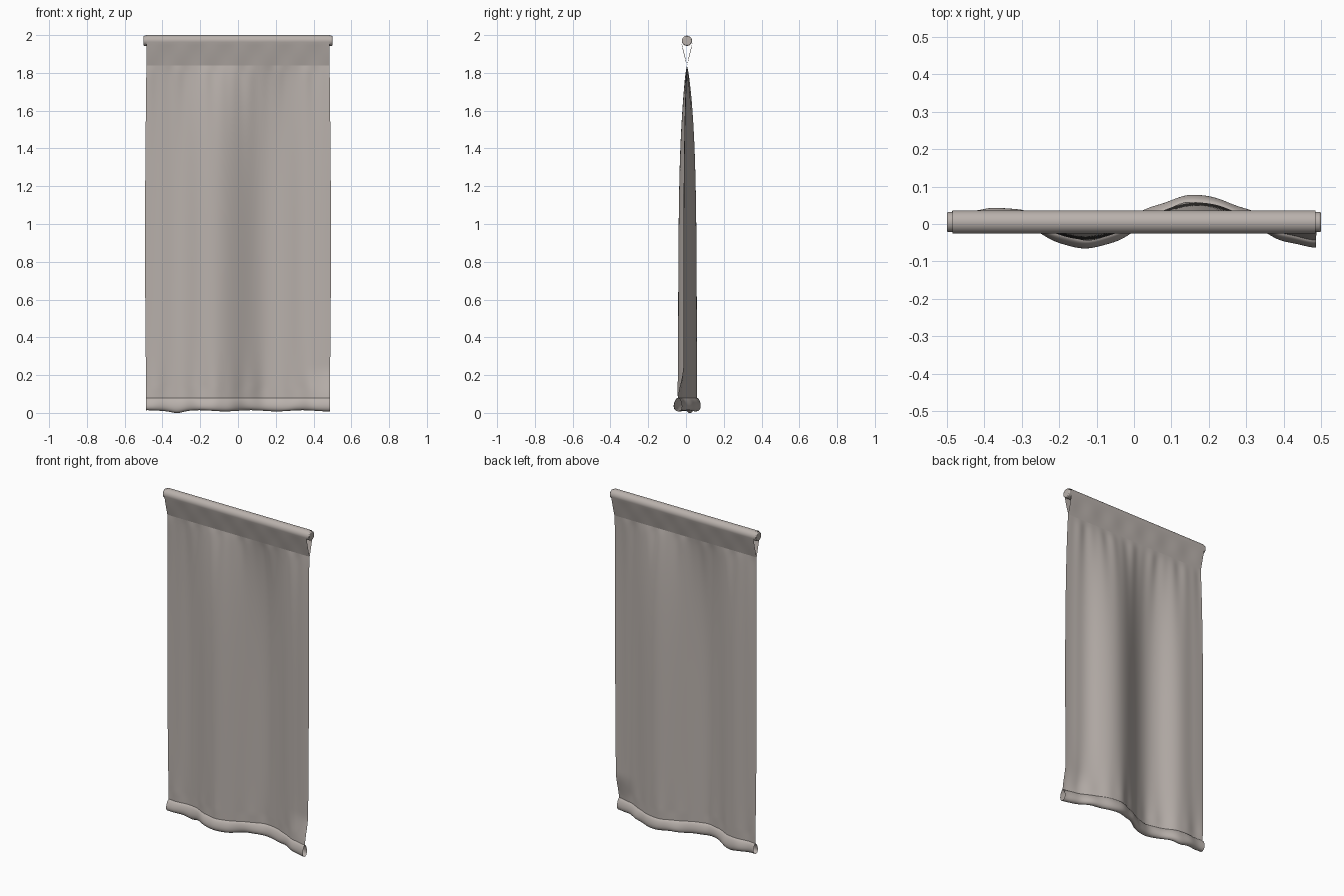
import bpy, bmesh
from math import sin, cos, pi, exp, asin

if "Cube" in bpy.data.objects:
    bpy.data.objects.remove(bpy.data.objects["Cube"])

YC = 0.005                      # centre line of rod and seams
ROD_Z, ROD_R, SLEEVE_R = 1.970, 0.027, 0.031
SEAM_Z, HEM_Z = 1.838, 0.08


def material(name, col):
    m = bpy.data.materials.new(name)
    m.diffuse_color = (*col, 1)
    m.use_nodes = True
    m.node_tree.nodes["Principled BSDF"].inputs["Base Color"].default_value = m.diffuse_color
    return m


fabric = material("warm_grey_fabric", (0.485, 0.44, 0.412))


def smooth(a, b, x):
    t = min(1, max(0, (x - a) / (b - a)))
    return t * t * (3 - 2 * t)


def drape(x, z):
    """y of the hanging cloth: broad folds that grow downwards from the seam."""
    d = max(0, SEAM_Z - z)
    flare = smooth(0.25, 0.06, z)
    if x < 0:
        env = 1 - 0.8 * smooth(-0.2, -0.42, x)
    else:                       # right edge hangs straight, then kicks forward at the hem
        env = 1 - (0.55 - 0.4 * flare) * smooth(0.28, 0.42, x) + 0.2 * flare * smooth(0.4, 0.49, x)
    big = 0.05 * sin(2 * pi * (x - 0.02) / 0.6) * env * (1 - exp(-3.2 * d))
    # small gathers just below the seam and above the hem
    gather = (sin(47 * x + 1) + 0.6 * sin(83 * x)) * 0.003 * (1 - exp(-30 * d)) * exp(-5 * d)
    low = (sin(38 * x + 2) + sin(61 * x)) * 0.002 * exp(-8 * abs(z - 0.13))
    return YC + 0.003 * (1 - exp(-3 * d)) + big + gather + low


def half_width(z):
    return 0.485 + 0.007 * sin(pi * min(1, max(0, z / SEAM_Z)))


def sheet(name, nu, nv, f):
    """Grid surface: f(u, v) with u along the width and v along the profile."""
    bm = bmesh.new()
    g = [[bm.verts.new(f(i / nu * 2 - 1, j / nv)) for i in range(nu + 1)] for j in range(nv + 1)]
    for j in range(nv):
        for i in range(nu):
            bm.faces.new((g[j][i], g[j + 1][i], g[j + 1][i + 1], g[j][i + 1])).smooth = True
    me = bpy.data.meshes.new(name)
    bm.to_mesh(me)
    bm.free()
    me.materials.append(fabric)
    ob = bpy.data.objects.new(name, me)
    bpy.context.collection.objects.link(ob)
    return ob


# Rod pocket: teardrop loop, tangent from the seam to a circle around the rod
a0 = asin(SLEEVE_R / (ROD_Z - SEAM_Z))


def pocket(u, v):
    x = 0.485 * u
    s = v * 2 - 1               # -1 seam front, 0 top, 1 seam back
    side = -1 if s < 0 else 1
    s = abs(s)
    ty, tz = SLEEVE_R * cos(a0), ROD_Z - SLEEVE_R * sin(a0)
    if s < 0.6:
        a = pi / 2 - s / 0.6 * (pi / 2 + a0)
        y, z = SLEEVE_R * cos(a), ROD_Z + SLEEVE_R * sin(a)
    else:
        t = (s - 0.6) / 0.4
        y, z = ty * (1 - t), tz + (SEAM_Z - tz) * t
        y += 0.0015 * sin(40 * x + 1) * sin(pi * t)
    return x, YC + side * y, z


sheet("rod_pocket", 60, 40, pocket)


# Main hanging panel
def panel(u, v):
    z = SEAM_Z + (HEM_Z - SEAM_Z) * v
    x = u * half_width(z)
    return x, drape(x, z), z


sheet("curtain_panel", 120, 100, panel)


# Bottom hem: hollow folded tube following the folds, seam on the back
def hem(u, v):
    x = 0.486 * u
    a = 2 * pi * v
    wob = 0.004 * sin(19 * x + 1) + 0.003 * sin(43 * x)
    bottom = 0.011 + 0.003 * sin(23 * x) - 0.009 * exp(-((x + 0.32) / 0.04) ** 2)
    k = (1 - cos(a)) / 2        # 0 at the seam, 1 at the bottom edge
    z = HEM_Z + (bottom - HEM_Z) * k
    y = -0.021 * sin(a) * (0.7 + 0.5 * k) + wob * k
    return x, drape(x, HEM_Z) + y, z


sheet("bottom_hem", 120, 24, hem)


# Rod with bevelled ends
bpy.ops.mesh.primitive_cylinder_add(vertices=32, radius=ROD_R, depth=1.0,
                                    location=(0, YC, ROD_Z), rotation=(0, pi / 2, 0))
rod = bpy.context.object
rod.name = "curtain_rod"
rod.data.materials.append(fabric)
bv = rod.modifiers.new("rounded_ends", 'BEVEL')
bv.width, bv.segments = 0.005, 2
bpy.ops.object.shade_smooth_by_angle()
